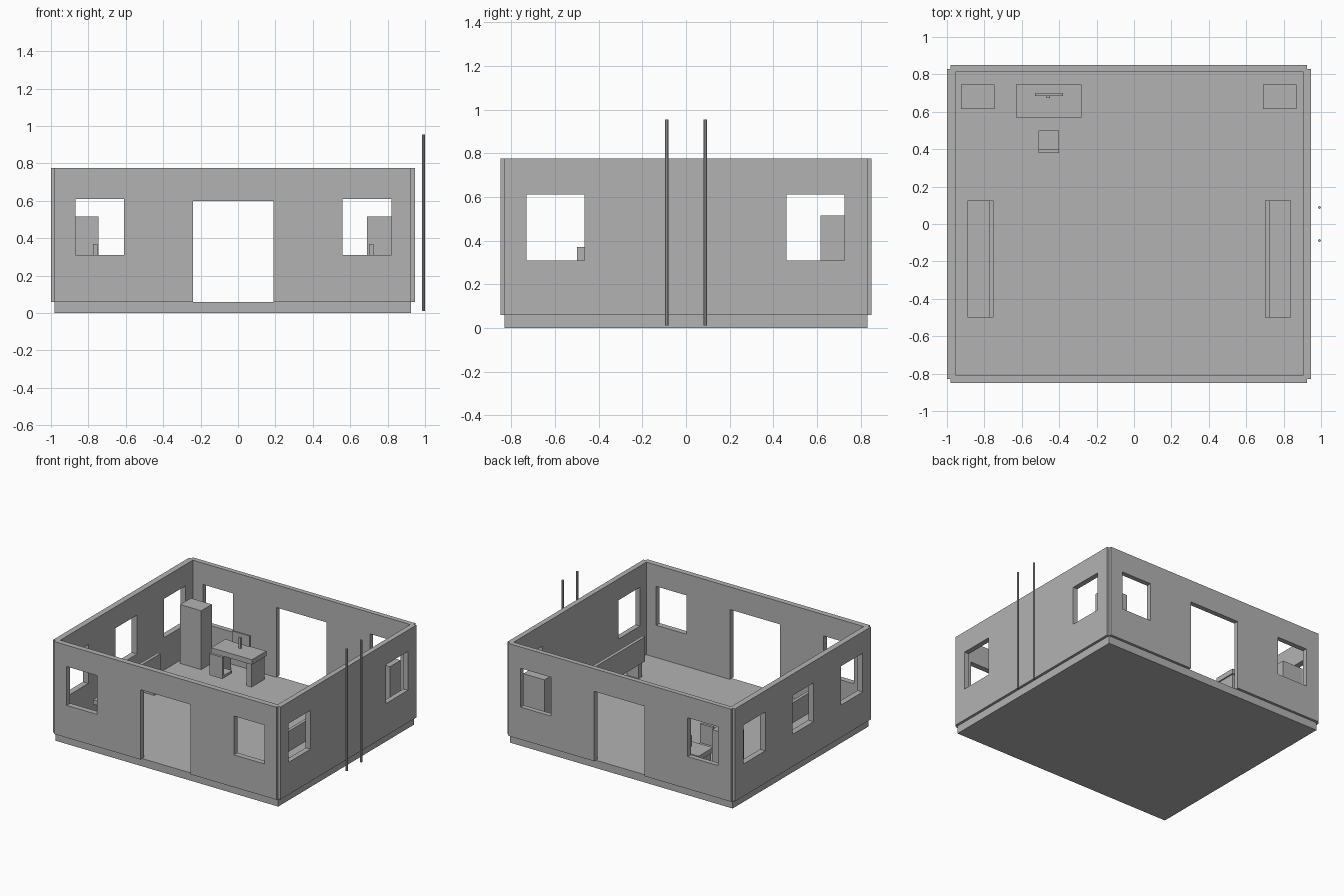
import bpy, bmesh, math
from mathutils import Vector

if "Cube" in bpy.data.objects:
    bpy.data.objects.remove(bpy.data.objects["Cube"])

grey = bpy.data.materials.new("wall_grey")
grey.diffuse_color = (0.45, 0.45, 0.45, 1)
grey.use_nodes = True
grey.node_tree.nodes["Principled BSDF"].inputs["Base Color"].default_value = grey.diffuse_color


def finish(name, bm):
    bmesh.ops.recalc_face_normals(bm, faces=bm.faces)
    me = bpy.data.meshes.new(name)
    bm.to_mesh(me)
    bm.free()
    me.materials.append(grey)
    ob = bpy.data.objects.new(name, me)
    bpy.context.collection.objects.link(ob)
    return ob


def add_box(bm, x0, x1, y0, y1, z0, z1):
    vs = bmesh.ops.create_cube(bm, size=1)["verts"]
    for v in vs:
        v.co = Vector((x0 + (v.co.x + 0.5) * (x1 - x0),
                       y0 + (v.co.y + 0.5) * (y1 - y0),
                       z0 + (v.co.z + 0.5) * (z1 - z0)))


def boxes(name, *dims):
    bm = bmesh.new()
    for d in dims:
        add_box(bm, *d)
    return finish(name, bm)


def wall(name, axis, u0, u1, d0, d1, holes):
    """Slab along axis 'x' or 'y' with rectangular openings (u0, u1, z0, z1)."""
    z0, z1 = 0.06, 0.775
    us = sorted({u0, u1, *[h[0] for h in holes], *[h[1] for h in holes]})
    zs = sorted({z0, z1, *[h[2] for h in holes], *[h[3] for h in holes]})
    put = (lambda u, d, z: (u, d, z)) if axis == "x" else (lambda u, d, z: (d, u, z))
    bm = bmesh.new()
    for a, b in zip(us, us[1:]):
        for c, e in zip(zs, zs[1:]):
            um, zm = (a + b) / 2, (c + e) / 2
            if any(h[0] < um < h[1] and h[2] < zm < h[3] for h in holes):
                continue
            bm.faces.new([bm.verts.new(put(u, d0, z))
                          for u, z in ((a, c), (b, c), (b, e), (a, e))])
    bmesh.ops.remove_doubles(bm, verts=bm.verts, dist=1e-5)
    ext = bmesh.ops.extrude_face_region(bm, geom=bm.faces[:], use_keep_orig=True)
    shift = Vector(put(0, d1 - d0, 0))
    for g in ext["geom"]:
        if isinstance(g, bmesh.types.BMVert):
            g.co += shift
    return finish(name, bm)


# Floor slab
boxes("floor", (-0.98, 0.925, -0.83, 0.83, 0, 0.06))

# Walls with door and window openings
W = (0.31, 0.61)
long_holes = [(-0.87, -0.61, *W), (-0.24, 0.19, 0.06, 0.60), (0.56, 0.82, *W)]
side_holes = [(-0.73, -0.465, *W), (0.46, 0.725, *W)]
wall("front_wall", "x", -0.98, 0.925, -0.85, -0.807, long_holes)
wall("back_wall", "x", -0.98, 0.925, 0.812, 0.85, long_holes)
wall("left_wall", "y", -0.83, 0.83, -1.0, -0.955, side_holes + [(-0.13, 0.13, *W)])
wall("right_wall", "y", -0.83, 0.83, 0.905, 0.945, side_holes)

# Tall cabinets in the back corners
boxes("left_cabinet", (-0.925, -0.745, 0.615, 0.745, 0.06, 0.515))
boxes("right_cabinet", (0.69, 0.87, 0.615, 0.745, 0.06, 0.515))

# Benches: seat, backrest and end panels
for name, x0, b0 in (("left_bench", -0.89, -0.775), ("right_bench", 0.70, 0.70)):
    boxes(name,
          (x0, x0 + 0.14, -0.50, 0.125, 0.18, 0.215),
          (b0, b0 + 0.025, -0.50, 0.125, 0.215, 0.37),
          (x0 + 0.02, x0 + 0.12, -0.49, -0.45, 0.06, 0.18),
          (x0 + 0.02, x0 + 0.12, 0.075, 0.115, 0.06, 0.18))

# Desk: top and two panel legs
boxes("desk",
      (-0.63, -0.28, 0.57, 0.745, 0.24, 0.278),
      (-0.62, -0.575, 0.58, 0.735, 0.06, 0.24),
      (-0.335, -0.29, 0.58, 0.735, 0.06, 0.24))

# Monitor and its stand
boxes("monitor", (-0.53, -0.38, 0.685, 0.70, 0.305, 0.39))
boxes("monitor_stand", (-0.467, -0.45, 0.674, 0.685, 0.278, 0.36))

# Chair: seat and backrest
boxes("chair",
      (-0.51, -0.40, 0.40, 0.50, 0.17, 0.19),
      (-0.51, -0.40, 0.38, 0.40, 0.17, 0.337))

# Thin poles outside the right wall
for name, y in (("front_pole", -0.088), ("back_pole", 0.088)):
    bm = bmesh.new()
    bmesh.ops.create_cone(bm, cap_ends=True, segments=8, radius1=0.008,
                          radius2=0.008, depth=0.943)
    bmesh.ops.translate(bm, verts=bm.verts, vec=(0.992, y, 0.4835))
    finish(name, bm)
